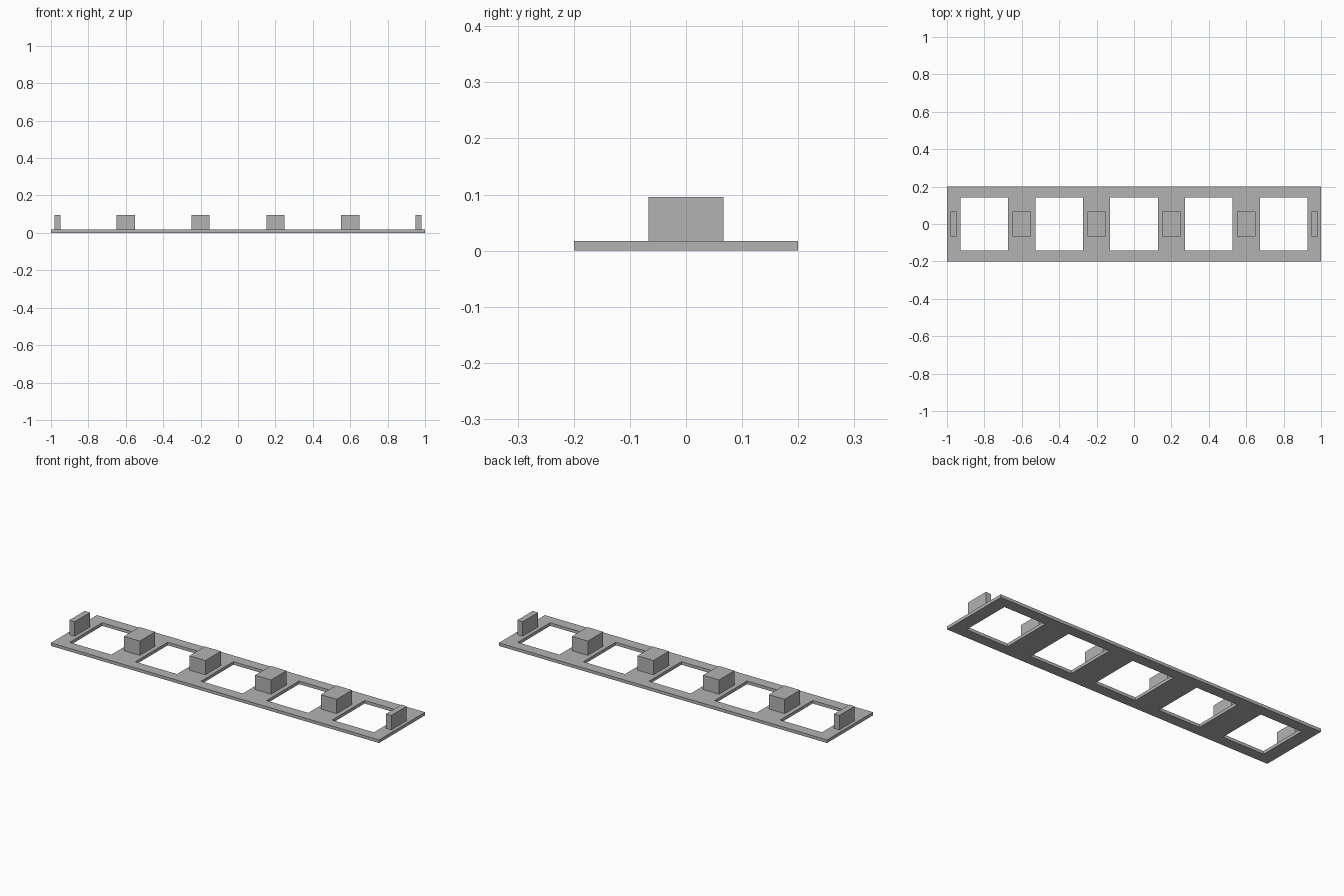
import bpy
import bmesh
from mathutils import Matrix

if "Cube" in bpy.data.objects:
    bpy.data.objects.remove(bpy.data.objects["Cube"], do_unlink=True)

GREY = (0.45, 0.45, 0.45, 1.0)
PITCH = 0.4            # spacing of the windows and the blocks
PLATE_TOP = 0.017
BLOCK_TOP = 0.096

material = bpy.data.materials.new("plain grey")
material.use_nodes = True
material.diffuse_color = GREY
material.node_tree.nodes["Principled BSDF"].inputs["Base Color"].default_value = GREY


def add_object(name, bm):
    bmesh.ops.recalc_face_normals(bm, faces=bm.faces)
    mesh = bpy.data.meshes.new(name)
    bm.to_mesh(mesh)
    bm.free()
    mesh.materials.append(material)
    obj = bpy.data.objects.new(name, mesh)
    bpy.context.collection.objects.link(obj)
    return obj


def add_block(name, x, width):
    height = BLOCK_TOP - PLATE_TOP
    bm = bmesh.new()
    bmesh.ops.create_cube(bm, size=1, matrix=Matrix.Diagonal((width, 0.134, height, 1)))
    add_object(name, bm).location = (x, 0, PLATE_TOP + height / 2)


# Base plate: a grid of cells with the window cells left open, then thickened
centres = [PITCH * i for i in range(-2, 3)]
xs = [-1.0] + [c + side * 0.127 for c in centres for side in (-1, 1)] + [1.0]
ys = [-0.2, -0.141, 0.141, 0.2]
bm = bmesh.new()
grid = [[bm.verts.new((x, y, 0)) for y in ys] for x in xs]
for i in range(len(xs) - 1):
    for j in range(len(ys) - 1):
        if i % 2 == 1 and j == 1:
            continue
        bm.faces.new((grid[i][j], grid[i + 1][j], grid[i + 1][j + 1], grid[i][j + 1]))
top = bmesh.ops.extrude_face_region(bm, geom=bm.faces[:], use_keep_orig=True)["geom"]
bmesh.ops.translate(bm, vec=(0, 0, PLATE_TOP),
                    verts=[v for v in top if isinstance(v, bmesh.types.BMVert)])
add_object("base_plate", bm)

# Blocks between the windows
for i in range(4):
    add_block(f"divider_block_{i + 1}", PITCH * (i - 1.5), 0.097)

# Thin tabs at both ends
for name, side in (("left", 1), ("right", -1)):
    add_block(f"{name}_end_tab", side * 0.965, 0.033)
